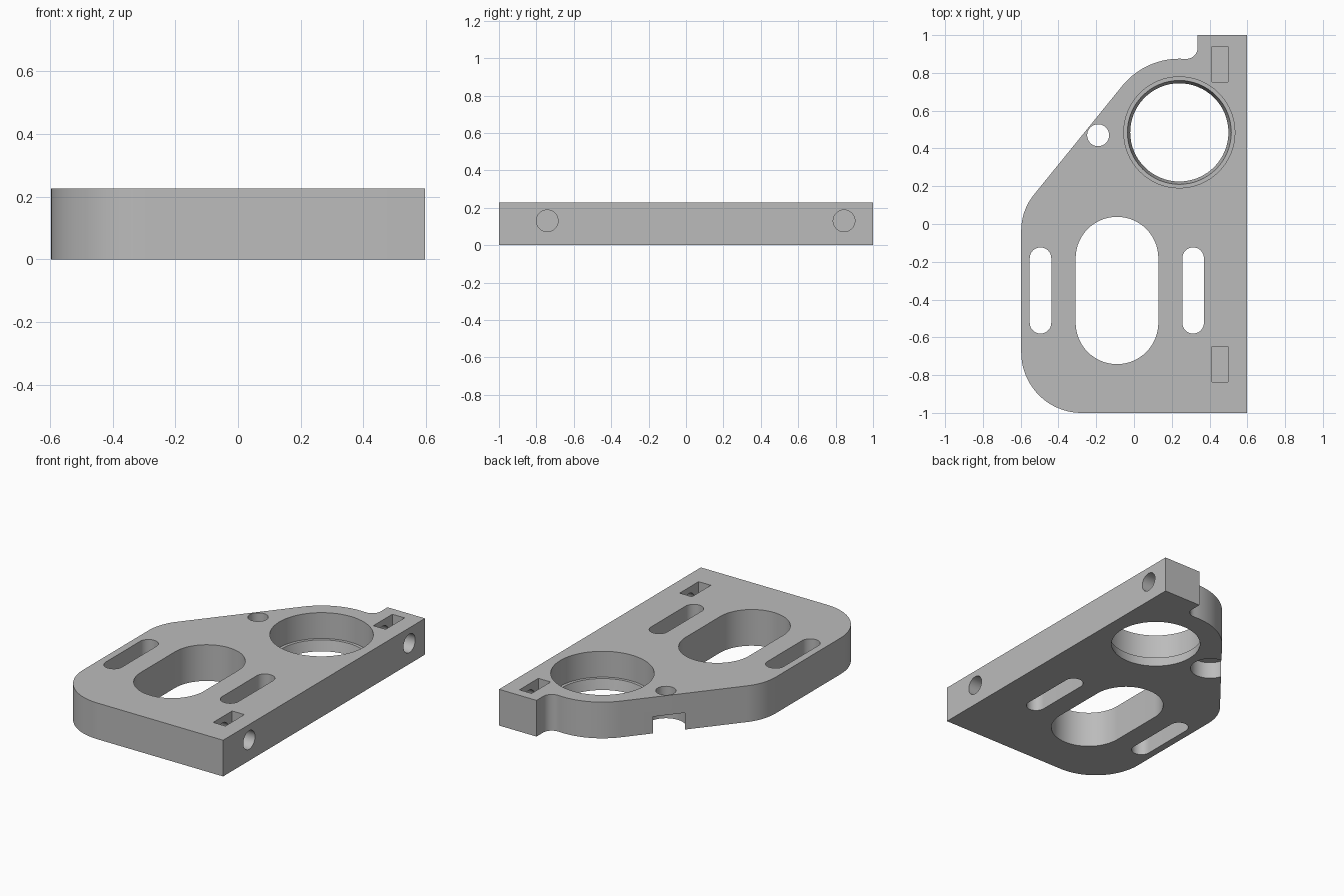
import bpy
import bmesh
from math import cos, sin, radians

if "Cube" in bpy.data.objects:
    bpy.data.objects.remove(bpy.data.objects["Cube"], do_unlink=True)

H = 0.227       # plate thickness
SIDE = 0.597    # half width
OVER = 0.05     # cutter overshoot

grey = bpy.data.materials.new("plain_grey")
grey.use_nodes = True
grey.diffuse_color = (0.5, 0.5, 0.5, 1)
grey.node_tree.nodes["Principled BSDF"].inputs["Base Color"].default_value = (0.5, 0.5, 0.5, 1)


def arc(cx, cy, r, start, end, steps=20):
    angles = [radians(start + (end - start) * i / steps) for i in range(steps + 1)]
    return [(cx + r * cos(a), cy + r * sin(a)) for a in angles]


def slot(cx, cy, r, half):
    """Vertical rounded slot, half = half its full length."""
    d = half - r
    return arc(cx, cy + d, r, 0, 180, 32) + arc(cx, cy - d, r, 180, 360, 32)


def circle(cx, cy, r):
    return arc(cx, cy, r, 0, 360, 64)[:-1]


def rectangle(x0, x1, y0, y1):
    return [(x0, y0), (x1, y0), (x1, y1), (x0, y1)]


def loft(name, low, high, place=lambda a, b, c: (a, b, c)):
    """Solid between two (outline, height) sections with equal point counts."""
    bm = bmesh.new()
    rings = [[bm.verts.new(place(a, b, c)) for a, b in pts] for pts, c in (low, high)]
    bm.faces.new(rings[0][::-1])
    bm.faces.new(rings[1])
    n = len(rings[0])
    for i in range(n):
        j = (i + 1) % n
        bm.faces.new((rings[0][i], rings[0][j], rings[1][j], rings[1][i]))
    bmesh.ops.recalc_face_normals(bm, faces=bm.faces)
    mesh = bpy.data.meshes.new(name)
    bm.to_mesh(mesh)
    bm.free()
    ob = bpy.data.objects.new(name, mesh)
    bpy.context.collection.objects.link(ob)
    mesh.materials.append(grey)
    return ob


def prism(name, pts, z0, z1):
    return loft(name, (pts, z0), (pts, z1))


# Plate outline: square right side, stepped tab, rounded shoulder and corners
outline = [(-0.28, -1), (SIDE, -1), (SIDE, 1), (0.337, 1)]
outline += arc(0.277, 0.934, 0.06, 0, -90, 12)
outline += arc(0.24, 0.485, 0.39, 86, 140.75, 24)
outline += arc(-0.297, -0.034, 0.3, 140.75, 180, 16)
outline += arc(-0.277, -0.68, 0.32, 180, 270, 28)[:-1]
outline[0] = (-0.277, -1)
plate = prism("mounting_plate", outline, 0, H)

cutters = []
# Large window and two adjusting slots
for cx, cy, r, half in [(-0.09, -0.352, 0.219, 0.39),
                        (-0.495, -0.352, 0.057, 0.228),
                        (0.313, -0.352, 0.057, 0.228)]:
    cutters.append(prism("slot_cutter", slot(cx, cy, r, half), -OVER, H + OVER))

# Bearing bore with a ledge and a slightly tapered lip
LEDGE = 0.065
cutters.append(prism("bore_cutter", circle(0.24, 0.485, 0.294), LEDGE, H + OVER))
taper = lambda z: 0.26 + 0.015 * z / LEDGE
cutters.append(loft("lip_cutter", (circle(0.24, 0.485, taper(-0.02)), -0.02),
                    (circle(0.24, 0.485, taper(0.08)), 0.08)))

# Small bolt hole, counterbored from below through the sloping edge
cutters.append(prism("bolt_cutter", circle(-0.19, 0.47, 0.058), -OVER, H + OVER))
cutters.append(prism("counterbore_cutter", circle(-0.19, 0.47, 0.115), -OVER, 0.105))

# Nut pockets in the top, met by screw holes from the right side
for y in (0.845, -0.742):
    cutters.append(prism("pocket_cutter", rectangle(0.413, 0.498, y - 0.094, y + 0.094),
                         0.035, H + OVER))
    ring = circle(y, 0.13, 0.058)
    cutters.append(loft("screw_cutter", (ring, 0.36), (ring, SIDE + OVER),
                        lambda a, b, c: (c, a, b)))

for c in cutters:
    c.hide_render = True
    mod = plate.modifiers.new(c.name, "BOOLEAN")
    mod.operation = "DIFFERENCE"
    mod.solver = "EXACT"
    mod.object = c

# Bake the cuts and remove the cutters
bpy.context.view_layer.update()
depsgraph = bpy.context.evaluated_depsgraph_get()
baked = bpy.data.meshes.new_from_object(plate.evaluated_get(depsgraph))
plate.modifiers.clear()
plate.data = baked
for c in cutters:
    bpy.data.objects.remove(c, do_unlink=True)
baked.materials.clear()
baked.materials.append(grey)
for f in baked.polygons:
    f.material_index = 0

bpy.ops.object.select_all(action="DESELECT")
plate.select_set(True)
bpy.context.view_layer.objects.active = plate
bpy.ops.object.shade_smooth_by_angle(angle=radians(30))
